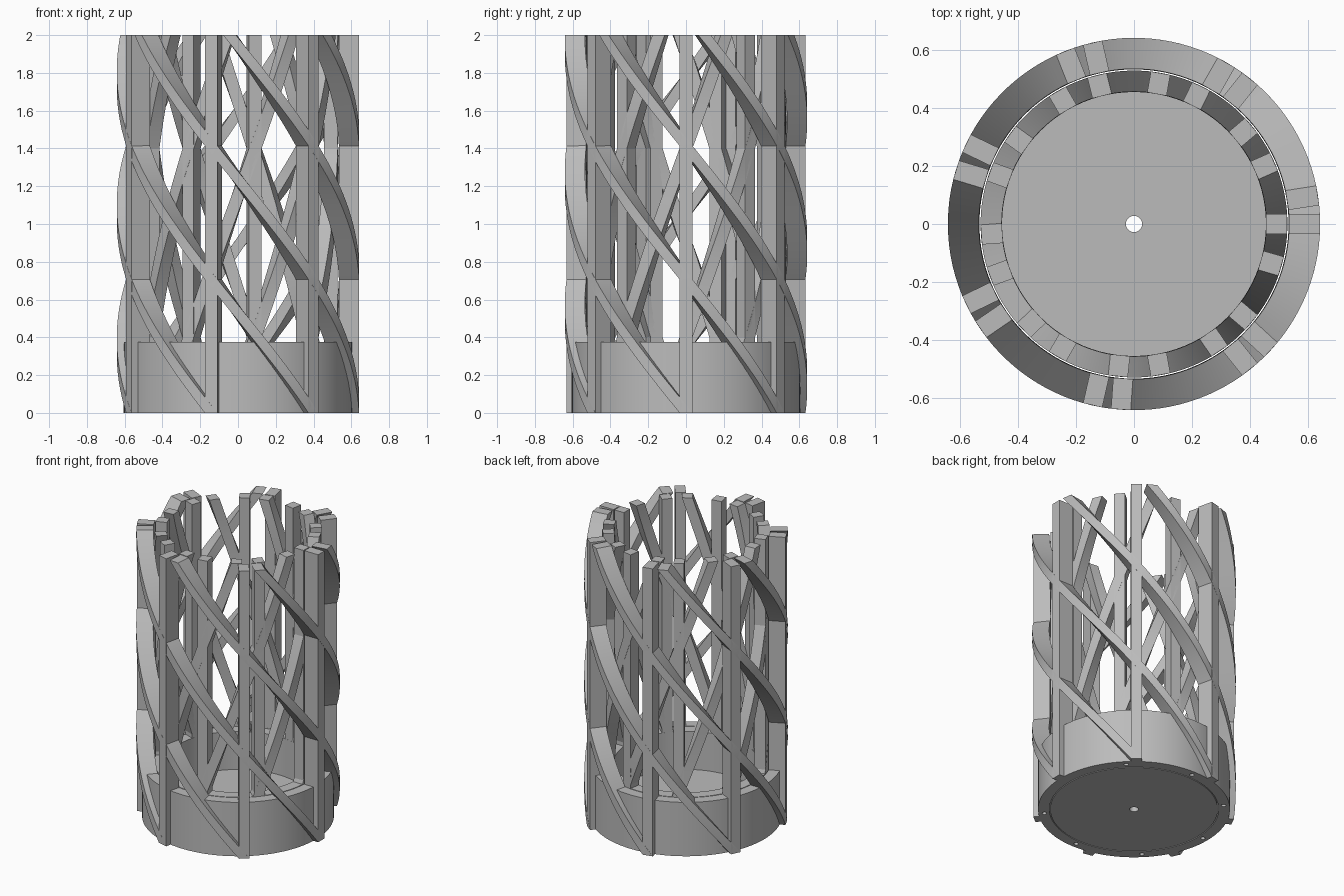
import bpy, bmesh, math
from math import cos, sin, radians, tau

cube = bpy.data.objects.get("Cube")
if cube:
    bpy.data.objects.remove(cube, do_unlink=True)

grey = bpy.data.materials.new("plain_grey")
grey.use_nodes = True
colour = (0.5, 0.5, 0.5, 1)
grey.diffuse_color = colour
grey.node_tree.nodes["Principled BSDF"].inputs["Base Color"].default_value = colour

HEIGHT = 2.0
WIDTH = 0.068


def finish(name, bm):
    bmesh.ops.recalc_face_normals(bm, faces=bm.faces)
    mesh = bpy.data.meshes.new(name)
    bm.to_mesh(mesh)
    bm.free()
    mesh.materials.append(grey)
    obj = bpy.data.objects.new(name, mesh)
    bpy.context.collection.objects.link(obj)
    return obj


def smooth(obj):
    bpy.ops.object.select_all(action='DESELECT')
    obj.select_set(True)
    bpy.context.view_layer.objects.active = obj
    bpy.ops.object.shade_smooth_by_angle(angle=radians(30))


def bar(name, r0, r1, z0, steps, angle_at):
    """Sweep a radial rectangle upward, turning it about z by angle_at(z)."""
    bm = bmesh.new()
    rings = []
    h = WIDTH / 2
    for i in range(steps + 1):
        z = z0 + (HEIGHT - z0) * i / steps
        a = radians(angle_at(z))
        rect = [(r0, -h), (r1, -h), (r1, h), (r0, h)]
        rings.append([bm.verts.new((x * cos(a) - y * sin(a),
                                    x * sin(a) + y * cos(a), z)) for x, y in rect])
    for low, high in zip(rings, rings[1:]):
        for k in range(4):
            j = (k + 1) % 4
            bm.faces.new((low[k], low[j], high[j], high[k]))
    bm.faces.new(rings[0])
    bm.faces.new(rings[-1])
    obj = finish(name, bm)
    if steps > 1:
        smooth(obj)
    return obj


def repeat(first, count):
    """Place linked copies evenly around the axis."""
    for i in range(1, count):
        copy = first.copy()
        copy.name = f"{first.name}_{i + 1}"
        copy.rotation_euler.z = tau * i / count
        bpy.context.collection.objects.link(copy)


def lathe(name, profile, segments=96):
    """Revolve a closed radius/height profile."""
    bm = bmesh.new()
    rings = []
    for i in range(segments):
        a = tau * i / segments
        rings.append([bm.verts.new((r * cos(a), r * sin(a), z)) for r, z in profile])
    n = len(profile)
    for i in range(segments):
        a, b = rings[i], rings[(i + 1) % segments]
        for k in range(n):
            j = (k + 1) % n
            bm.faces.new((a[k], b[k], b[j], a[j]))
    return finish(name, bm)


# Inner cup with a raised floor and a centre hole
RIM = 0.375
FLOOR = 0.11
inner_cup = lathe("inner_cup", [(0.028, 0), (0.528, 0), (0.528, RIM),
                                (0.455, RIM), (0.455, FLOOR), (0.028, FLOOR)])
smooth(inner_cup)

# Outer base ring with small holes drilled in its underside
outer_ring = lathe("outer_base_ring", [(0.534, 0), (0.605, 0), (0.605, RIM), (0.534, RIM)])
bm = bmesh.new()
for i in range(8):
    a = tau * i / 8
    made = bmesh.ops.create_cone(bm, cap_ends=True, segments=12, radius1=0.015,
                                 radius2=0.015, depth=0.2)
    bmesh.ops.translate(bm, verts=made["verts"], vec=(0.567 * cos(a), 0.567 * sin(a), 0))
drill = finish("hole_cutter", bm)
drill.hide_render = True
cut = outer_ring.modifiers.new("holes", 'BOOLEAN')
cut.operation = 'DIFFERENCE'
cut.solver = 'EXACT'
cut.object = drill
smooth(outer_ring)
bpy.ops.object.modifier_apply(modifier=cut.name)
bpy.data.objects.remove(drill, do_unlink=True)

# Outer cage: seven posts and seven spirals crossing one bay per 0.707 of height
OUTER = 7
bay = 360 / OUTER
repeat(bar("outer_post", 0.534, 0.641, 0, 1, lambda z: 0), OUTER)
repeat(bar("outer_spiral", 0.534, 0.641, 0, 48, lambda z: -bay * z / 0.707), OUTER)

# Inner cage: nine posts and nine spirals winding the other way
INNER = 9
repeat(bar("inner_post", 0.455, 0.528, 0.3, 1, lambda z: 0), INNER)
repeat(bar("inner_spiral", 0.455, 0.528, 0.34, 36, lambda z: 40 * (z - 0.4)), INNER)
